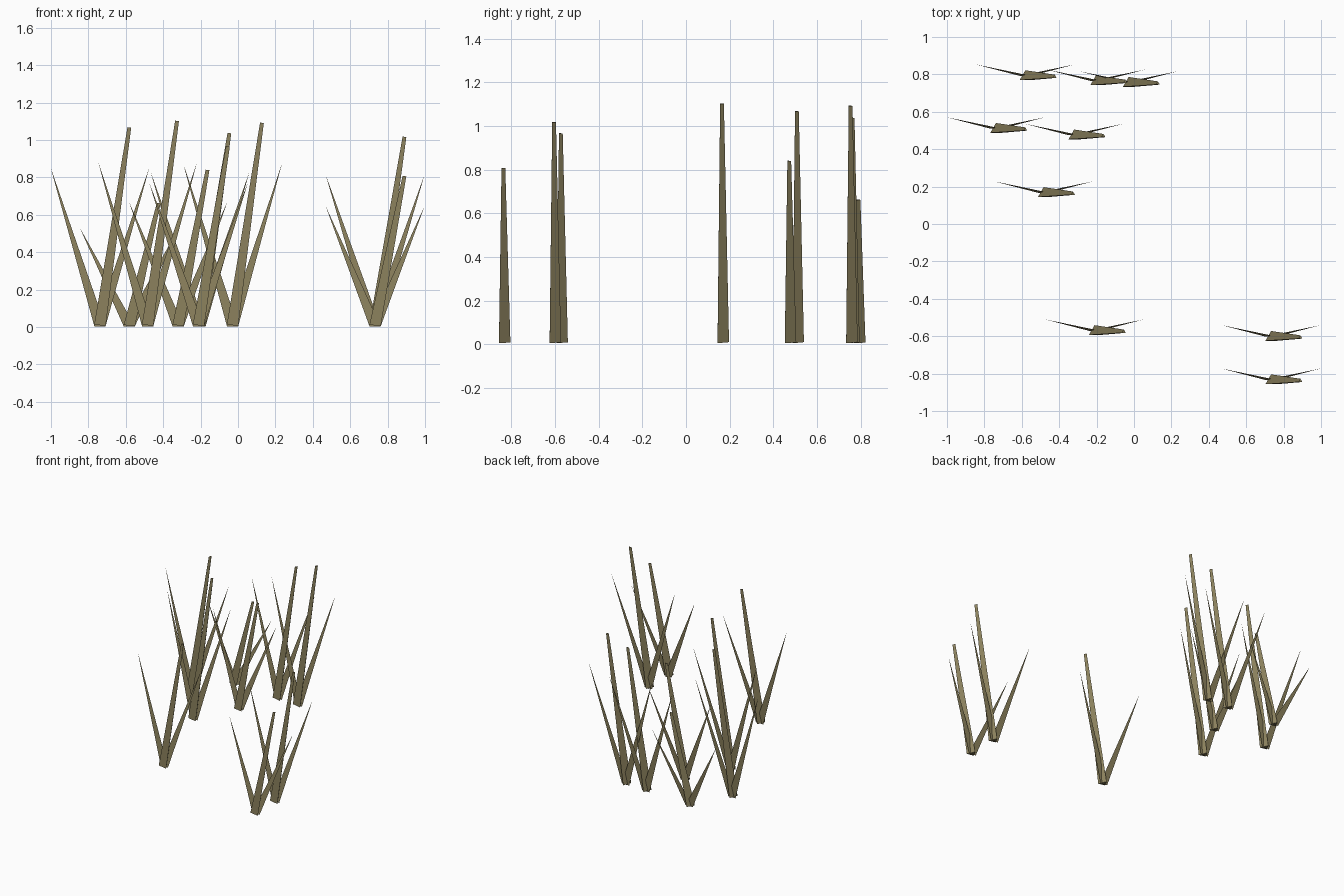
import bpy, bmesh
from math import sin, cos, radians

if "Cube" in bpy.data.objects:
    bpy.data.objects.remove(bpy.data.objects["Cube"])

mat = bpy.data.materials.new("dry_grass")
mat.diffuse_color = (0.26, 0.22, 0.11, 1)
mat.use_nodes = True
mat.node_tree.nodes["Principled BSDF"].inputs["Base Color"].default_value = mat.diffuse_color

# Tufts: x, y, height of the tall stalk
TUFTS = [(-0.581, 0.787, 0.662), (-0.203, 0.760, 1.037), (-0.029, 0.751, 1.092),
         (-0.738, 0.505, 1.067), (-0.32, 0.470, 0.84), (-0.483, 0.162, 1.102),
         (-0.211, -0.576, 0.966), (0.733, -0.607, 1.017), (0.733, -0.839, 0.807)]


def ring(bm, x, y, z, r, tilt):
    """Three-sided cross-section, tilted with the lean of the stalk."""
    out = []
    for a in (90, 210, 330):
        dx, dy = r * cos(radians(a)), r * sin(radians(a))
        out.append(bm.verts.new((x + dx, y + dy, z - tilt * dx)))
    return out


def make_tuft(i, x, y, h):
    bm = bmesh.new()
    # Tall leaning stalk: tapered triangular prism
    tilt = 0.15 * h
    low = ring(bm, 0, 0, 0.005 + tilt * 0.03, 0.035, tilt)
    top = ring(bm, 0.157, 0, h, 0.0115, tilt)
    bm.faces.new(low[::-1])
    bm.faces.new(top)
    for k in range(3):
        j = (k + 1) % 3
        bm.faces.new((low[k], low[j], top[j], top[k]))
    # Two flat pointed side leaves
    for s in (-1, 1):
        pts = [(-0.03, 0.005, 0.004), (0.03, 0.005, 0.004), (0.264 * s, 0.066, h * 0.8)]
        bm.faces.new([bm.verts.new(p) for p in pts])
    me = bpy.data.meshes.new(f"grass_tuft_{i}")
    bm.to_mesh(me)
    bm.free()
    me.materials.append(mat)
    ob = bpy.data.objects.new(f"grass_tuft_{i}", me)
    ob.location = (x, y, 0)
    bpy.context.collection.objects.link(ob)


for i, t in enumerate(TUFTS, 1):
    make_tuft(i, *t)
